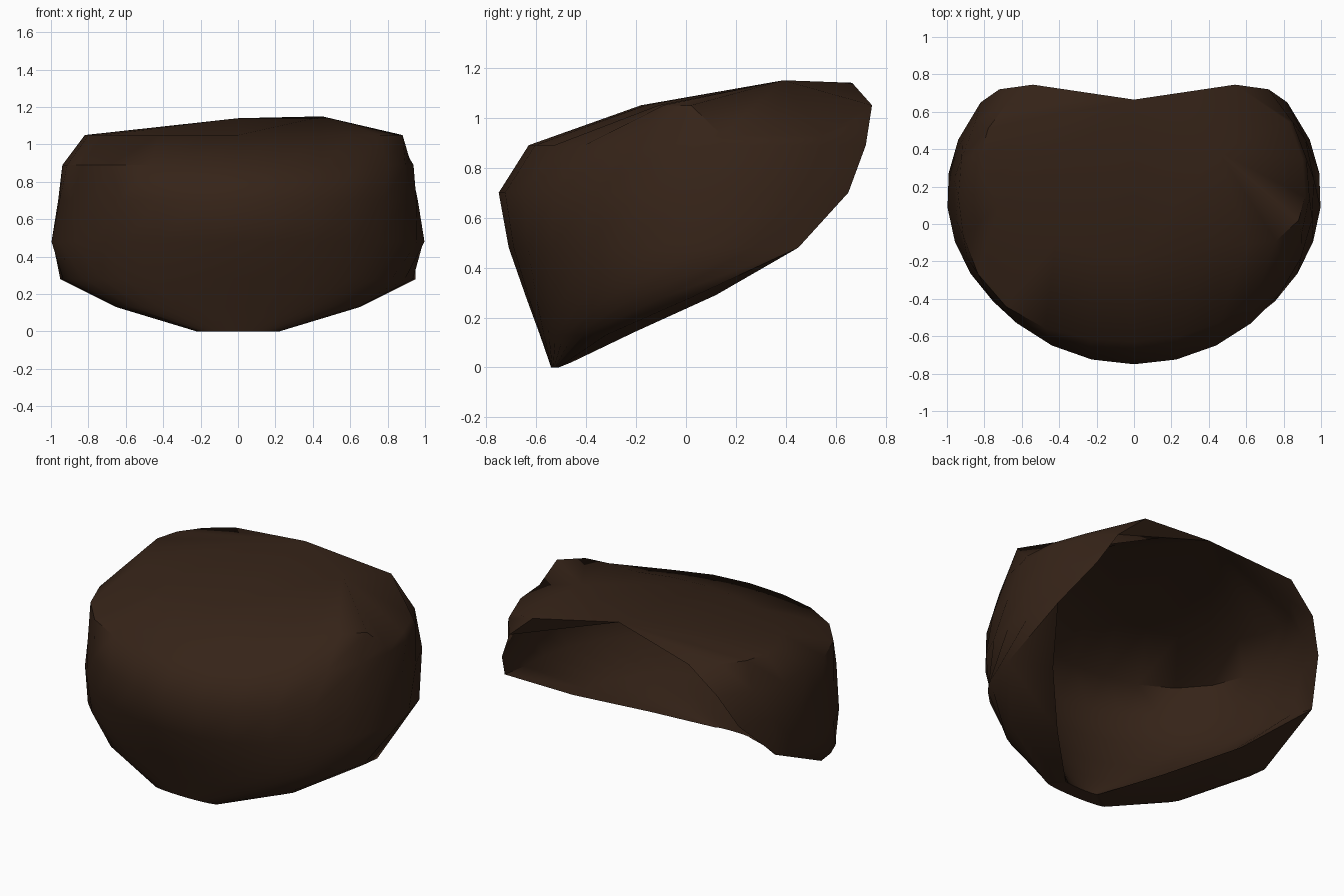
import bpy, bmesh, math
from mathutils import Vector

if "Cube" in bpy.data.objects:
    bpy.data.objects.remove(bpy.data.objects["Cube"])

SEGS = 18

# Ring levels: z, front y, widest half width, end half width, end y
OUTER = [
    (0.0, -0.54, 0.22, 0.22, -0.51),
    (0.13, -0.585, 0.65, 0.65, -0.32),
    (0.28, -0.64, 0.95, 0.95, 0.02),
    (0.48, -0.71, 1.00, 0.94, 0.45),
    (0.70, -0.75, 0.965, 0.82, 0.65),
    (0.89, -0.63, 0.94, 0.72, 0.72),
    (1.05, -0.18, 0.82, 0.54, 0.745),
]
INNER = [
    (0.02, -0.475, 0.12, 0.12, -0.46),
    (0.14, -0.50, 0.39, 0.39, -0.21),
    (0.29, -0.55, 0.70, 0.70, 0.12),
    (0.49, -0.62, 0.90, 0.87, 0.49),
    (0.70, -0.66, 0.89, 0.78, 0.655),
    (0.86, -0.54, 0.86, 0.68, 0.715),
    (0.99, -0.15, 0.76, 0.48, 0.735),
]


def ring(bm, z, f, w, e, r):
    """Arc running from the left back end, round the front, to the right back end."""
    k = math.sqrt(max(0, 1 - (e / w) ** 2))
    c = (r + f * k) / (1 + k)
    tmax = math.pi - math.asin(e / w) if k > 0 else math.pi / 2
    out = []
    for i in range(SEGS + 1):
        t = tmax * (2 * i / SEGS - 1)
        # fuller front left shoulder
        g = 1.0
        if 0.8 < z < 0.95 and -math.pi / 2 < t < 0:
            g += 0.06 * math.sin(2 * t) ** 2
        out.append(bm.verts.new((g * w * math.sin(t), c - g * (c - f) * math.cos(t), z)))
    return out


def rows_of(bm, levels, drop):
    """Rings, with the top right edge cut down behind a corner."""
    rows = [ring(bm, *lv) for lv in levels]
    top, below = rows[-1], rows[-2]
    s = 1 - drop
    top[12].co = (0.61 * s, -0.11, 1.05 - drop)
    top[13].co = (0.76 * s, -0.09, 1.05 - drop)
    top[14].co = (0.88 * s, 0.02, 1.05 - drop)
    for i in (15, 16, 17):
        b = below[i].co
        top[i].co = (b.x * 0.975, b.y, b.z + 0.04)
    return rows


def skin(bm, rows, notch, peak):
    """Side wall plus a faceted top folding along notch - peak - corner."""
    for a, b in zip(rows, rows[1:]):
        for i in range(SEGS):
            bm.faces.new((a[i], a[i + 1], b[i + 1], b[i]))
    n, m, top = bm.verts.new(notch), bm.verts.new(peak), rows[-1]
    mid = SEGS // 2
    for i in range(SEGS):
        bm.faces.new((n if i < mid else m, top[i], top[i + 1]))
    bm.faces.new((n, top[mid], m))
    bm.faces.new((n, m, top[-1]))
    return n


def rim(rows, n):
    left = [r[0] for r in rows]
    right = [r[-1] for r in rows]
    return left + [n] + right[::-1] + rows[0][-2:0:-1]


# Thick cap, open towards the lower back; the walls meet along the upper rim
bm = bmesh.new()
outer, inner = rows_of(bm, OUTER, 0), rows_of(bm, INNER, 0.06)
for ro, ri in list(zip(outer, inner))[3:]:
    for end in (0, -1):
        ri[end].co = ro[end].co
notch = Vector((0, 0.665, 1.14))
inner[-1][-1].co = (notch + outer[-2][-1].co) / 2
a = rim(outer, skin(bm, outer, notch, (0.45, 0.39, 1.15)))
b = rim(inner, skin(bm, inner, notch, (0.42, 0.37, 1.09)))
for i in range(len(a)):
    j = (i + 1) % len(a)
    bm.faces.new((a[i], a[j], b[j], b[i]))
bmesh.ops.remove_doubles(bm, verts=bm.verts, dist=0.0005)
bmesh.ops.recalc_face_normals(bm, faces=bm.faces)

mesh = bpy.data.meshes.new("hair_cap")
bm.to_mesh(mesh)
bm.free()
cap = bpy.data.objects.new("hair_cap", mesh)
bpy.context.collection.objects.link(cap)

# Dark brown
mat = bpy.data.materials.new("dark_brown")
mat.diffuse_color = (0.036, 0.017, 0.009, 1)
mat.use_nodes = True
mat.node_tree.nodes["Principled BSDF"].inputs["Base Color"].default_value = mat.diffuse_color
mesh.materials.append(mat)

bpy.context.view_layer.objects.active = cap
cap.select_set(True)
bpy.ops.object.shade_smooth_by_angle(angle=math.radians(50))
